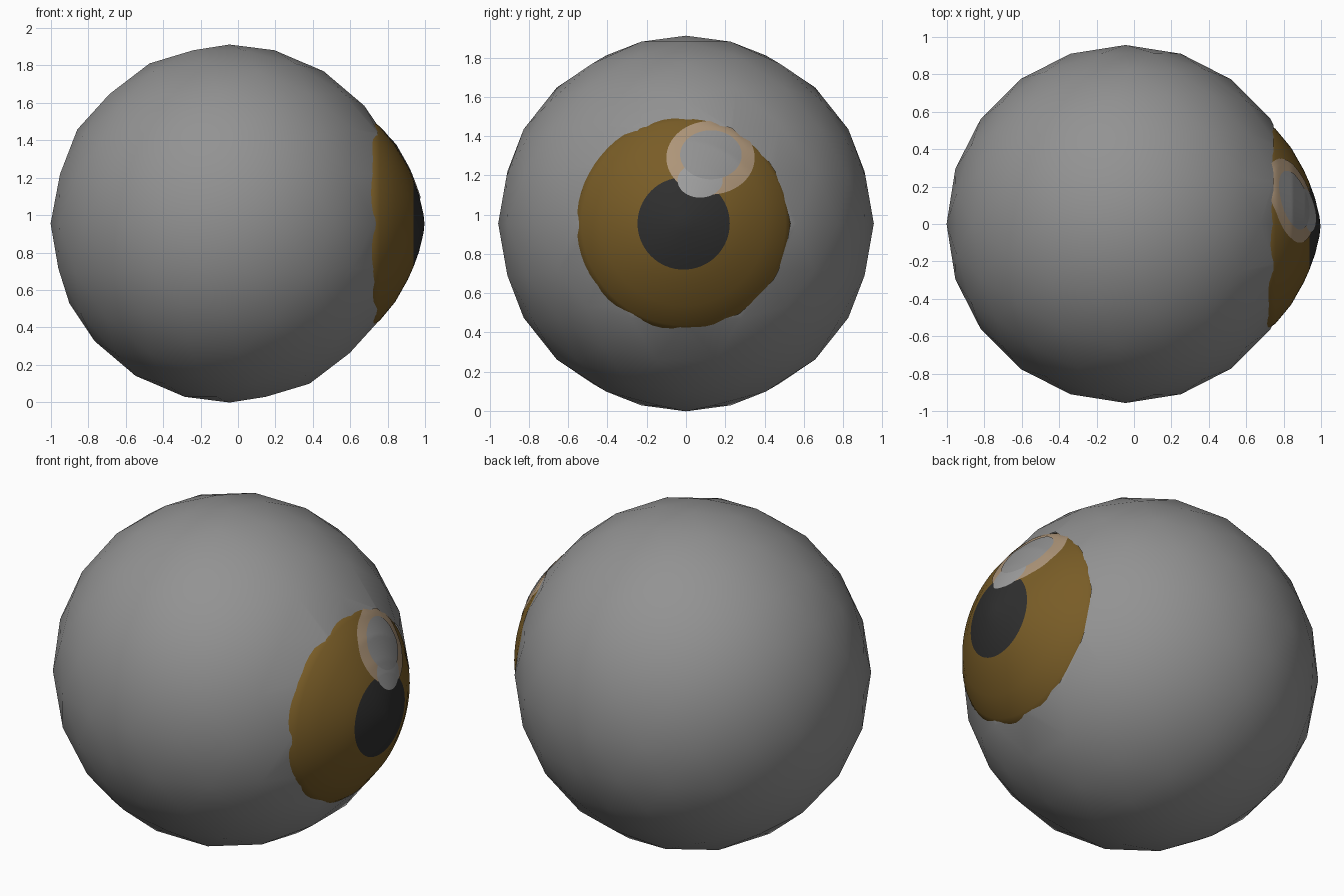
import bpy, bmesh, math
from mathutils import Vector

if "Cube" in bpy.data.objects:
    bpy.data.objects.remove(bpy.data.objects["Cube"])

CX, CZ, R = -0.045, 0.955, 0.957      # eyeball centre and radius
IY = -0.012                           # iris centre in y


def material(name, rgb):
    m = bpy.data.materials.new(name)
    m.diffuse_color = (*rgb, 1)
    m.use_nodes = True
    m.node_tree.nodes["Principled BSDF"].inputs["Base Color"].default_value = m.diffuse_color
    return m


GREY = material("sclera grey", (0.29, 0.29, 0.29))
BROWN = material("iris brown", (0.19, 0.108, 0.02))
BLACK = material("pupil black", (0.028, 0.028, 0.028))
TAN = material("glint tan", (0.42, 0.30, 0.19))
LIGHT = material("glint light grey", (0.34, 0.34, 0.34))

# cornea profile: (radius from the gaze axis, x)
PROFILE = [(0, .997), (.05, .992), (.15, .968), (.235, .937), (.30, .908),
           (.42, .84), (.52, .757), (.545, .722), (.55, .69)]


def bulge(r):
    """x of the cornea surface at radius r."""
    for (r0, x0), (r1, x1) in zip(PROFILE, PROFILE[1:]):
        if r <= r1:
            return x0 + (x1 - x0) * (r - r0) / (r1 - r0)
    return PROFILE[-1][1]


def finish(bm, name, mats):
    bmesh.ops.recalc_face_normals(bm, faces=bm.faces)
    for f in bm.faces:
        f.smooth = True
    me = bpy.data.meshes.new(name)
    bm.to_mesh(me)
    bm.free()
    for m in mats:
        me.materials.append(m)
    ob = bpy.data.objects.new(name, me)
    bpy.context.collection.objects.link(ob)
    return ob


def disc(name, mats, cy, cz, ry, rz, radii, lift=0, pupil=0, seg=64):
    """Elliptical disc (or ring, if radii start above 0) laid on the cornea."""
    bm = bmesh.new()
    rings = []
    for t in radii:
        ring = []
        for i in range(1 if t == 0 else seg):
            a = 2 * math.pi * i / seg
            y, z = cy + ry * t * math.cos(a), cz + rz * t * math.sin(a)
            x = bulge(math.hypot(y - IY, z - CZ)) + lift
            ring.append(bm.verts.new((x, y, z)))
        rings.append(ring)
    for t, a, b in zip(radii, rings, rings[1:]):
        for i in range(seg):
            j = (i + 1) % seg
            vs = [a[0], b[i], b[j]] if len(a) == 1 else [a[i], b[i], b[j], a[j]]
            f = bm.faces.new(vs)
            if pupil:
                f.material_index = 1 if t < pupil else 0
    bmesh.ops.recalc_face_normals(bm, faces=bm.faces)
    if sum((f.normal.x for f in bm.faces)) < 0:
        bmesh.ops.reverse_faces(bm, faces=bm.faces)
    for f in bm.faces:
        f.smooth = True
    me = bpy.data.meshes.new(name)
    bm.to_mesh(me)
    bm.free()
    for m in mats:
        me.materials.append(m)
    bpy.context.collection.objects.link(bpy.data.objects.new(name, me))


# eyeball: low-poly ball, opened where the cornea sits
bm = bmesh.new()
bmesh.ops.create_icosphere(bm, subdivisions=3, radius=R)
bmesh.ops.translate(bm, verts=bm.verts, vec=Vector((CX, 0, CZ)))
bmesh.ops.bisect_plane(bm, geom=bm.verts[:] + bm.edges[:] + bm.faces[:],
                       plane_co=(.745, 0, 0), plane_no=(1, 0, 0), clear_outer=True)
finish(bm, "eyeball", [GREY])

# iris and pupil: bulging cap, coloured by radius
cap_radii = [r for r, x in PROFILE]
disc("iris_and_pupil", [BROWN, BLACK], IY, CZ, 1, 1, cap_radii, pupil=0.23)

# glint: tan ring, light lower spot and grey centre as thin plates
steps = [i / 12 for i in range(13)]
disc("glint_ring", [TAN], .125, 1.29, .225, .187, steps, lift=.004)
disc("glint_lower_spot", [LIGHT], .072, 1.175, .115, .088, steps, lift=.006)
disc("glint_centre", [GREY], .127, 1.305, .157, .125, steps, lift=.008)
